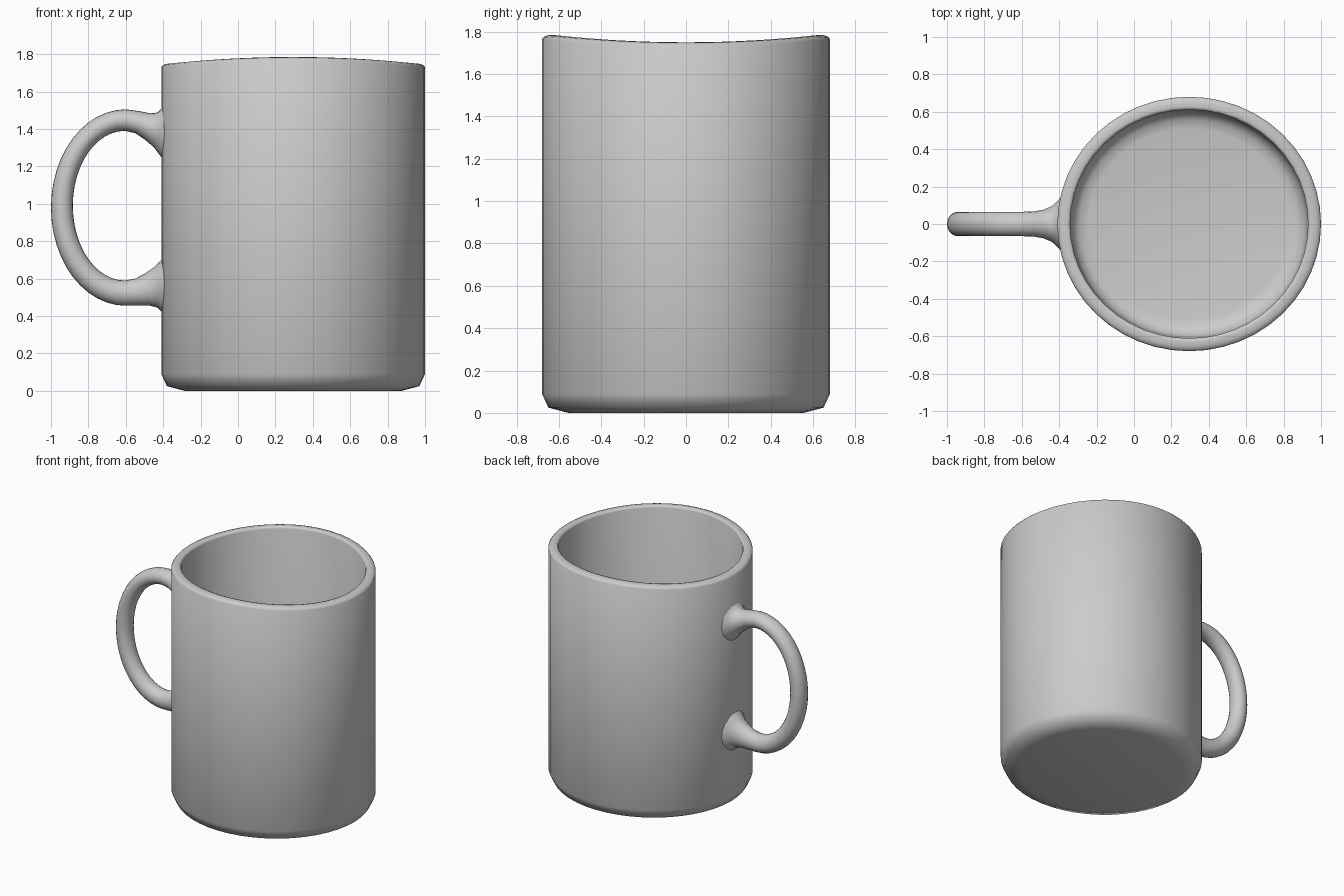
import bpy, bmesh
from math import sin, cos, pi, radians

if "Cube" in bpy.data.objects:
    bpy.data.objects.remove(bpy.data.objects["Cube"])

CX, RX, RY = 0.295, 0.705, 0.68   # cup centre and outer radii


def skin(name, rings, cap_ends=True):
    """Join closed rings of points into one smooth surface."""
    bm = bmesh.new()
    loops = [[bm.verts.new(p) for p in ring] for ring in rings]
    n = len(loops[0])
    for a, b in zip(loops, loops[1:]):
        for i in range(n):
            j = (i + 1) % n
            bm.faces.new((a[i], a[j], b[j], b[i]))
    if cap_ends:
        bm.faces.new(loops[0])
        bm.faces.new(loops[-1])
    bmesh.ops.recalc_face_normals(bm, faces=bm.faces)
    me = bpy.data.meshes.new(name)
    bm.to_mesh(me)
    bm.free()
    ob = bpy.data.objects.new(name, me)
    bpy.context.collection.objects.link(ob)
    bpy.ops.object.select_all(action='DESELECT')
    ob.select_set(True)
    bpy.context.view_layer.objects.active = ob
    bpy.ops.object.shade_smooth_by_angle(angle=radians(60))
    return ob


# Cup: (inset from outer wall, height, share of the wavy rim offset)
profile = [(0.125, 0.0, 0), (0.03, 0.025, 0), (0.0, 0.09, 0),
           (0.0, 1.73, 1), (0.008, 1.741, 1), (0.025, 1.748, 1),
           (0.052, 1.75, 1), (0.064, 1.747, 1), (0.069, 1.735, 1),
           (0.072, 0.2, 0), (0.085, 0.14, 0), (0.12, 0.11, 0), (0.17, 0.10, 0)]
SEG = 48
cup_rings = []
for inset, z, wave in profile:
    cup_rings.append([(CX + (RX - inset) * cos(t), (RY - inset) * sin(t),
                       z + wave * 0.035 * sin(t) ** 2)
                      for t in (2 * pi * i / SEG for i in range(SEG))])
skin("cup", cup_rings)

# Handle sections: (outer x, outer z, inner x, inner z, half width in y)
upper = [(-0.365, 1.55, -0.365, 1.20, 0.16), (-0.395, 1.53, -0.395, 1.232, 0.138),
         (-0.41, 1.51, -0.42, 1.262, 0.118), (-0.43, 1.488, -0.45, 1.302, 0.095),
         (-0.47, 1.484, -0.50, 1.345, 0.076), (-0.53, 1.496, -0.55, 1.378, 0.067)]
lower = [(-0.53, 0.456, -0.55, 0.60, 0.067), (-0.47, 0.455, -0.50, 0.626, 0.076),
         (-0.43, 0.445, -0.45, 0.66, 0.095), (-0.41, 0.425, -0.42, 0.69, 0.118),
         (-0.395, 0.41, -0.395, 0.715, 0.138), (-0.365, 0.39, -0.365, 0.75, 0.16)]
arc = []
for i in range(25):
    t = pi / 2 + pi * i / 24
    arc.append((-0.60 + 0.40 * cos(t), 0.98 + 0.525 * sin(t),
                -0.605 + 0.278 * cos(t), 0.99 + 0.40 * sin(t), 0.065))

handle_rings = []
for ox, oz, ix, iz, w in upper + arc + lower:
    ring = []
    for k in range(20):
        c, s = cos(2 * pi * k / 20), sin(2 * pi * k / 20)
        ring.append(((ox + ix) / 2 + (ox - ix) / 2 * c, w * s,
                     (oz + iz) / 2 + (oz - iz) / 2 * c))
    handle_rings.append(ring)
skin("handle", handle_rings)
